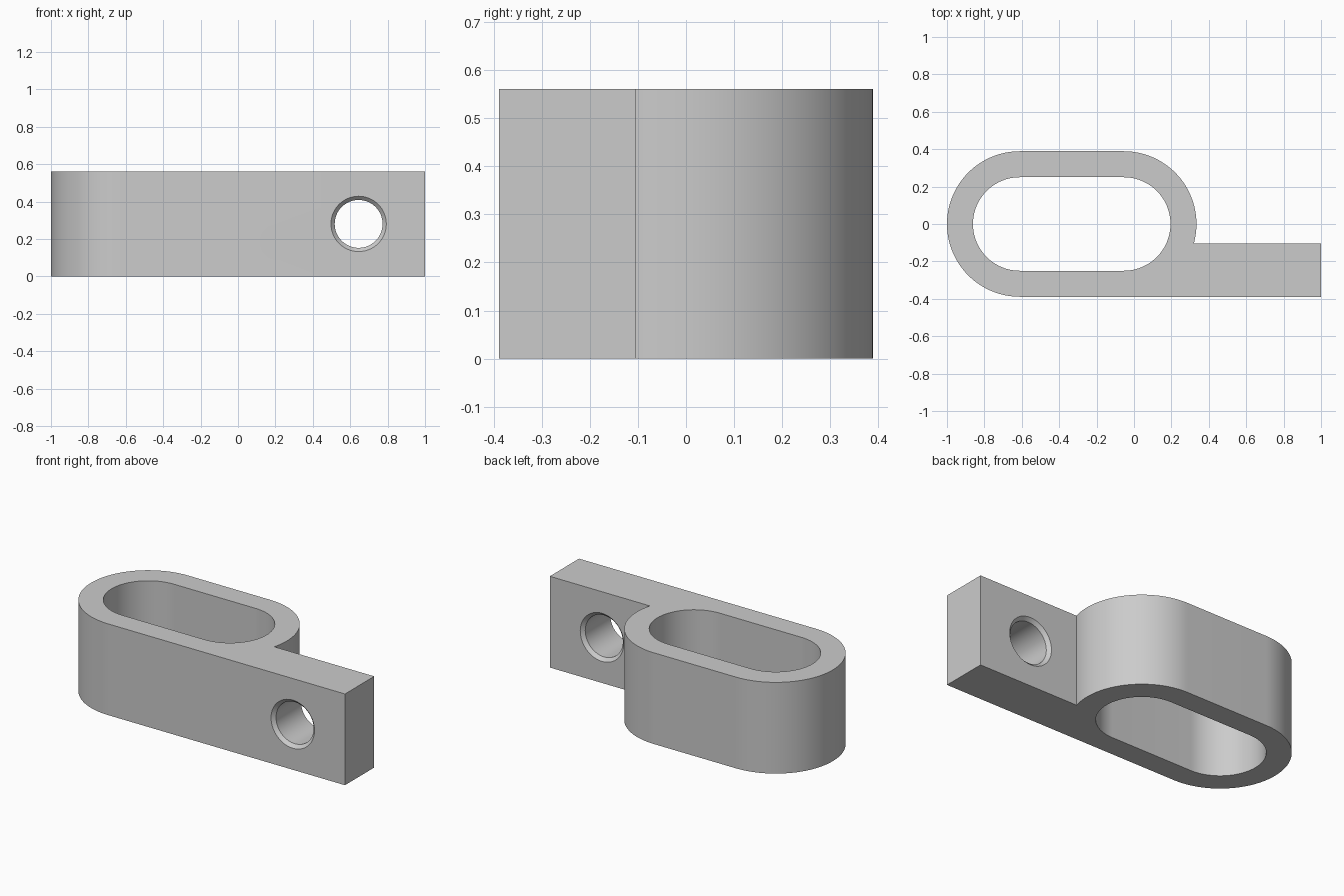
import bpy
import bmesh
from math import asin, cos, sin, pi, radians
from mathutils import Matrix

cube = bpy.data.objects.get("Cube")
if cube:
    bpy.data.objects.remove(cube, do_unlink=True)

HEIGHT = 0.561
OUTER, INNER = 0.389, 0.25          # radii of the loop
LEFT_X, RIGHT_X = -0.611, -0.055    # centres of its rounded ends
TAB_BACK = -0.105
HOLE_X, HOLE_R, RIM_R = 0.645, 0.128, 0.148
CHAMFER = RIM_R - HOLE_R

grey = bpy.data.materials.new("plain grey")
grey.use_nodes = True
grey.diffuse_color = (0.6, 0.6, 0.6, 1)
grey.node_tree.nodes["Principled BSDF"].inputs["Base Color"].default_value = (0.6, 0.6, 0.6, 1)


def arc(cx, r, start, end, steps=48):
    return [(cx + r * cos(start + (end - start) * i / steps),
             r * sin(start + (end - start) * i / steps)) for i in range(steps + 1)]


def add_object(name, bm):
    bmesh.ops.recalc_face_normals(bm, faces=bm.faces)
    mesh = bpy.data.meshes.new(name)
    bm.to_mesh(mesh)
    bm.free()
    mesh.materials.append(grey)
    obj = bpy.data.objects.new(name, mesh)
    bpy.context.collection.objects.link(obj)
    return obj


def prism(name, outline, z0, z1):
    bm = bmesh.new()
    face = bm.faces.new([bm.verts.new((x, y, z0)) for x, y in outline])
    top = bmesh.ops.extrude_face_region(bm, geom=[face])["geom"]
    bmesh.ops.translate(bm, vec=(0, 0, z1 - z0),
                        verts=[v for v in top if isinstance(v, bmesh.types.BMVert)])
    return add_object(name, bm)


def lathe_along_y(name, profile, x, z, sides=64):
    bm = bmesh.new()
    rings = [[bm.verts.new((x + r * cos(2 * pi * i / sides), y, z + r * sin(2 * pi * i / sides)))
              for i in range(sides)] for r, y in profile]
    for a, b in zip(rings, rings[1:]):
        for i in range(sides):
            j = (i + 1) % sides
            bm.faces.new((a[i], a[j], b[j], b[i]))
    bm.faces.new(rings[0])
    bm.faces.new(rings[-1])
    return add_object(name, bm)


# Rounded loop with the straight tab running off its front side
outline = (arc(RIGHT_X, OUTER, asin(TAB_BACK / OUTER), pi / 2)
           + arc(LEFT_X, OUTER, pi / 2, 3 * pi / 2)
           + [(1, -OUTER), (1, TAB_BACK)])
bracket = prism("loop_bracket", outline, 0, HEIGHT)

# Cutter for the long slot
slot = prism("slot_cutter", arc(RIGHT_X, INNER, -pi / 2, pi / 2)
             + arc(LEFT_X, INNER, pi / 2, 3 * pi / 2), -0.1, HEIGHT + 0.1)

# Cutter for the bolt hole, chamfered at both mouths
front, back, over = -OUTER, TAB_BACK, 0.03
hole = lathe_along_y("bolt_hole_cutter", [
    (RIM_R + over, front - over), (HOLE_R, front + CHAMFER),
    (HOLE_R, back - CHAMFER), (RIM_R + over, back + over)], HOLE_X, HEIGHT / 2)

bpy.ops.object.select_all(action="DESELECT")
bracket.select_set(True)
bpy.context.view_layer.objects.active = bracket
for cutter in (slot, hole):
    cutter.hide_render = True
    mod = bracket.modifiers.new(cutter.name, "BOOLEAN")
    mod.operation = "DIFFERENCE"
    mod.solver = "EXACT"
    mod.object = cutter
    bpy.ops.object.modifier_apply(modifier=mod.name)
    bpy.data.objects.remove(cutter, do_unlink=True)

bpy.ops.object.shade_smooth_by_angle(angle=radians(30))
